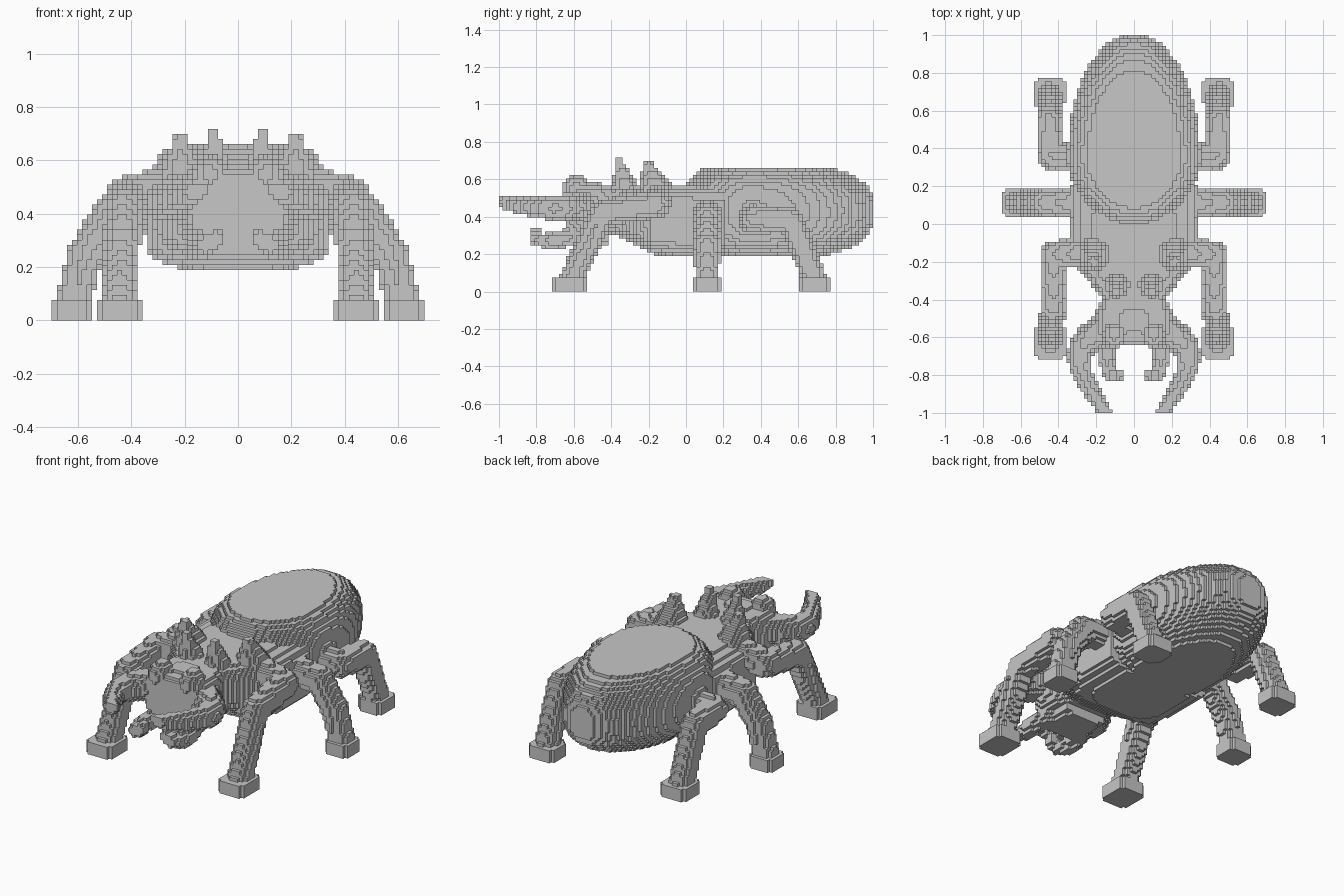
import bpy
import bmesh
from math import floor
from mathutils import Vector
from mathutils.geometry import interpolate_bezier

if "Cube" in bpy.data.objects:
    bpy.data.objects.remove(bpy.data.objects["Cube"], do_unlink=True)

HALF_LENGTH = 53             # blocks from the centre to either end
BLOCK = 1 / HALF_LENGTH      # edge of one block
AXES = [Vector((1, 0, 0)), Vector((0, 1, 0)), Vector((0, 0, 1))]

grey = bpy.data.materials.new("stone_grey")
grey.use_nodes = True
grey.diffuse_color = (0.57, 0.57, 0.57, 1)
grey.node_tree.nodes["Principled BSDF"].inputs["Base Color"].default_value = grey.diffuse_color


def fill(low, high, inside):
    """Blocks on the +x side, within a box, whose centres pass a test."""
    a = [floor(v / BLOCK) for v in low]
    b = [floor(v / BLOCK) + 1 for v in high]
    cells = set()
    for i in range(max(a[0], 0), b[0]):
        for j in range(max(a[1], -HALF_LENGTH), min(b[1], HALF_LENGTH)):
            for k in range(max(a[2], 0), b[2]):
                if inside(Vector((i + 0.5, j + 0.5, k + 0.5)) * BLOCK):
                    cells.add((i, j, k))
    return cells


def egg(middle, width, front, back, height, bottom, top):
    """Steep-sided egg, shorter in front than behind, cut flat above and below."""
    def inside(c):
        d = c - middle
        length = back if d.y > 0 else front
        plan = (d.x / width) ** 2 + (d.y / length) ** 2
        return bottom < c.z < top and plan ** 1.3 + abs(d.z / height) ** 2.6 <= 1
    return fill((0, middle.y - front, bottom), (width, middle.y + back, top), inside)


def loft(*stations):
    """Rounded box sections along y: (y, half width, bottom, top)."""
    cells = set()
    for s, e in zip(stations, stations[1:]):
        def inside(c):
            t = (c.y - s[0]) / (e[0] - s[0])
            w, low, high = [p + (q - p) * t for p, q in zip(s[1:], e[1:])]
            v = abs(2 * c.z - low - high) / (high - low)
            return 0 <= t <= 1 and (c.x / w) ** 4 + v ** 4 <= 1.03
        cells |= fill((0, s[0], min(s[2], e[2])),
                      (max(s[1], e[1]), e[0], max(s[3], e[3])), inside)
    return cells


def tube(points, start, end):
    """Round limb through points, with its radius going from start to end."""
    points = [Vector(p) for p in points]
    count = len(points) - 1
    cells = set()
    for n, (a, b) in enumerate(zip(points, points[1:])):
        def inside(c):
            t = min(1, max(0, (c - a).dot(b - a) / (b - a).length_squared))
            return (c - a.lerp(b, t)).length <= start + (end - start) * (n + t) / count
        r = max(start, end)
        cells |= fill([min(p, q) - r for p, q in zip(a, b)],
                      [max(p, q) + r for p, q in zip(a, b)], inside)
    return cells


def curved_tube(controls, start, end):
    """Tube along a smooth curve with four control points."""
    p, q, r, s = [Vector(c) for c in controls]
    return tube(interpolate_bezier(p, q, r, s, 12), start, end)


def foot(x, y, size):
    """Low block foot with clipped corners."""
    def inside(c):
        dx, dy = abs(c.x - x), abs(c.y - y)
        return max(dx, dy) < size and dx + dy < size * 1.65
    return fill((x - size, y - size, 0), (x + size, y + size, 0.06), inside)


def mirrored(cells):
    return {(-i - 1, j, k) for i, j, k in cells}


parts = {}


def add_central(name, cells):
    parts[name] = cells | mirrored(cells)


def add_pair(name, cells):
    parts["left_" + name] = cells
    parts["right_" + name] = mirrored(cells)


def add_leg(name, foot_size, *joints):
    add_pair(name + "_leg", tube(joints, 0.078, 0.064))
    add_pair(name + "_foot", foot(joints[-1][0], joints[-1][1], foot_size))


# Body, from the tail forward
add_central("abdomen", egg(Vector((0, 0.35, 0.43)), 0.352, 0.38, 0.66, 0.27, 0.19, 0.66))
add_central("thorax", loft((-0.4, 0.16, 0.32, 0.56), (-0.18, 0.34, 0.2, 0.57),
                           (-0.05, 0.345, 0.19, 0.565), (0.2, 0.345, 0.19, 0.56)))
add_central("head", loft((-0.65, 0.17, 0.33, 0.55), (-0.57, 0.205, 0.29, 0.575),
                         (-0.47, 0.2, 0.29, 0.575), (-0.36, 0.16, 0.31, 0.57)))
add_central("lower_jaw", loft((-0.64, 0.13, 0.24, 0.35), (-0.42, 0.13, 0.25, 0.36)))

# Face and horns
add_pair("eye", tube([(0.105, -0.6, 0.55), (0.105, -0.58, 0.565)], 0.06, 0.06))
add_pair("inner_horn", tube([(0.09, -0.32, 0.54), (0.092, -0.36, 0.69)], 0.075, 0.024))
add_pair("outer_horn", tube([(0.21, -0.16, 0.53), (0.214, -0.2, 0.665)], 0.1, 0.035))
add_pair("mandible", curved_tube([(0.17, -0.56, 0.45), (0.38, -0.68, 0.45),
                                  (0.27, -0.82, 0.43), (0.15, -1, 0.485)], 0.085, 0.034))
add_pair("palp", curved_tube([(0.12, -0.58, 0.3), (0.16, -0.68, 0.27),
                              (0.15, -0.84, 0.25), (0.08, -0.8, 0.31)], 0.052, 0.03))

# Legs, from hip to foot
add_leg("front", 0.088, (0.25, -0.15, 0.5), (0.42, -0.16, 0.465),
        (0.43, -0.45, 0.42), (0.443, -0.62, 0.05))
add_leg("middle", 0.076, (0.28, 0.11, 0.42), (0.47, 0.113, 0.4),
        (0.57, 0.113, 0.25), (0.625, 0.113, 0.05))
add_leg("hind", 0.083, (0.28, 0.35, 0.39), (0.435, 0.36, 0.39),
        (0.45, 0.56, 0.38), (0.45, 0.695, 0.05))

solid = set().union(*parts.values())


def build(name, cells):
    """Skin the blocks, leaving out faces buried against other blocks."""
    bm = bmesh.new()
    corners = {}

    def corner(p):
        key = tuple(round(v) for v in p)
        if key not in corners:
            corners[key] = bm.verts.new(Vector(key) * BLOCK)
        return corners[key]

    for cell in sorted(cells):
        base = Vector(cell)
        for n, axis in enumerate(AXES):
            u, v = AXES[n - 2], AXES[n - 1]
            for side in (0, 1):
                if tuple(round(c) for c in base + axis * (2 * side - 1)) in solid:
                    continue
                o = base + axis * side
                loop = [o, o + u, o + u + v, o + v]
                bm.faces.new([corner(p) for p in (loop if side else loop[::-1])])
    mesh = bpy.data.meshes.new(name)
    bm.to_mesh(mesh)
    bm.free()
    mesh.materials.append(grey)
    bpy.context.collection.objects.link(bpy.data.objects.new(name, mesh))


# Each block belongs to the first part that claims it
used = set()
for name, cells in parts.items():
    build(name, cells - used)
    used |= cells
